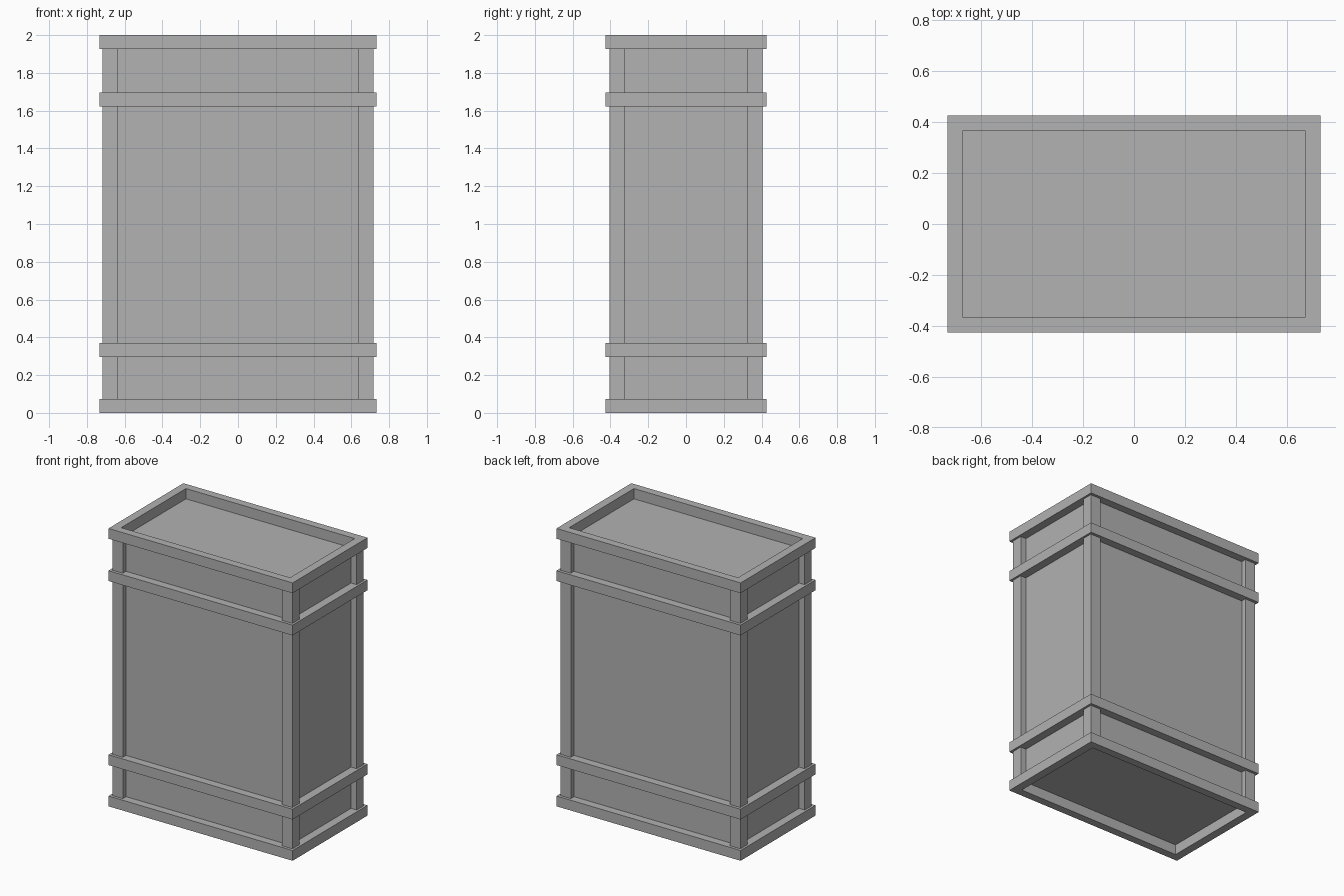
import bpy
import bmesh

# Remove the default cube
cube = bpy.data.objects.get("Cube")
if cube:
    bpy.data.objects.remove(cube, do_unlink=True)

# One flat grey for the whole model
grey = bpy.data.materials.new("light_grey")
grey.use_nodes = True
colour = (0.445, 0.445, 0.445, 1)
grey.diffuse_color = colour
grey.node_tree.nodes["Principled BSDF"].inputs["Base Color"].default_value = colour

# Shared half sizes and heights
OUTER = (0.733, 0.426)
CORE = (0.672, 0.368)
POST_OUT = (0.717, 0.405)
POST_IN = (0.634, 0.326)
BAND = 0.074
LOW, HIGH = BAND, 2 - BAND


def finish(name, bm):
    bmesh.ops.recalc_face_normals(bm, faces=bm.faces)
    mesh = bpy.data.meshes.new(name)
    bm.to_mesh(mesh)
    bm.free()
    mesh.materials.append(grey)
    obj = bpy.data.objects.new(name, mesh)
    bpy.context.collection.objects.link(obj)
    return obj


def box(name, low, high):
    bm = bmesh.new()
    bmesh.ops.create_cube(bm, size=1)
    for v in bm.verts:
        v.co = [h if c > 0 else l for c, l, h in zip(v.co, low, high)]
    return finish(name, bm)


def frame(name, z):
    """Rectangular ring that wraps around the core."""
    bm = bmesh.new()
    signs = [(-1, -1), (1, -1), (1, 1), (-1, 1)]
    section = [(OUTER, z), (OUTER, z + BAND), (CORE, z + BAND), (CORE, z)]
    loops = [[bm.verts.new((sx * half[0], sy * half[1], h)) for sx, sy in signs]
             for half, h in section]
    for a, b in zip(loops, loops[1:] + loops[:1]):
        for i in range(4):
            j = (i + 1) % 4
            bm.faces.new((a[i], a[j], b[j], b[i]))
    return finish(name, bm)


# Central body, recessed inside the top and bottom rims
box("body", (-CORE[0], -CORE[1], LOW), (CORE[0], CORE[1], HIGH))

# Four corner posts
for x_name, sx in (("right", -1), ("left", 1)):
    for y_name, sy in (("front", -1), ("back", 1)):
        xs = sorted((sx * POST_IN[0], sx * POST_OUT[0]))
        ys = sorted((sy * POST_IN[1], sy * POST_OUT[1]))
        box(f"{y_name}_{x_name}_post", (xs[0], ys[0], LOW), (xs[1], ys[1], HIGH))

# Horizontal bands from bottom to top
for name, z in (("bottom_rim", 0), ("lower_band", 0.297),
                ("upper_band", 1.622), ("top_rim", HIGH)):
    frame(name, z)
